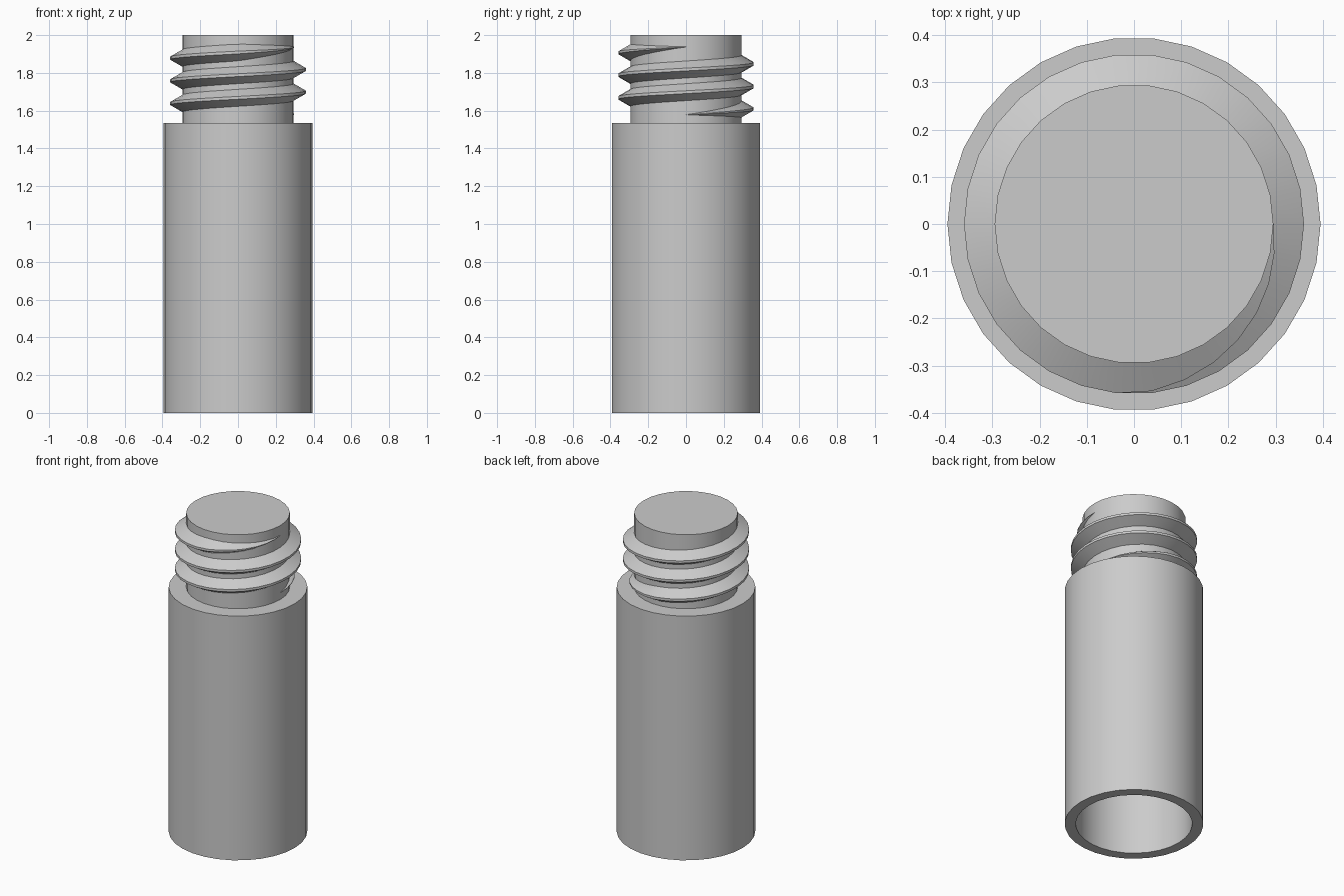
import bpy, bmesh, math

cube = bpy.data.objects.get("Cube")
if cube:
    bpy.data.objects.remove(cube, do_unlink=True)

SIDES = 30
STEP = 2 * math.pi / SIDES
BODY_R, BORE_R, NECK_R = 0.395, 0.332, 0.295
SHOULDER_Z, BORE_TOP, TOP_Z = 1.535, 1.475, 2.0

grey = bpy.data.materials.new("plain grey")
grey.diffuse_color = (0.6, 0.6, 0.6, 1)
grey.use_nodes = True
grey.node_tree.nodes["Principled BSDF"].inputs["Base Color"].default_value = (0.6, 0.6, 0.6, 1)


def make_object(name, bm):
    bmesh.ops.recalc_face_normals(bm, faces=bm.faces)
    mesh = bpy.data.meshes.new(name)
    bm.to_mesh(mesh)
    bm.free()
    mesh.materials.append(grey)
    obj = bpy.data.objects.new(name, mesh)
    bpy.context.collection.objects.link(obj)
    bpy.ops.object.select_all(action='DESELECT')
    obj.select_set(True)
    bpy.context.view_layer.objects.active = obj
    bpy.ops.object.shade_smooth_by_angle(angle=math.radians(30))
    return obj


def skin(bm, rings, closed):
    """Join neighbouring rings with quads and cap both ends."""
    n = len(rings[0])
    for a, b in zip(rings, rings[1:]):
        for i in range(n if closed else n - 1):
            j = (i + 1) % n
            bm.faces.new((a[i], a[j], b[j], b[i]))
    bm.faces.new(rings[0])
    bm.faces.new(rings[-1])


# Hollow body with shoulder and solid neck, as one turned profile
profile = [(BORE_R, BORE_TOP), (BORE_R, 0), (BODY_R, 0), (BODY_R, SHOULDER_Z),
           (NECK_R, SHOULDER_Z), (NECK_R, TOP_Z)]
bm = bmesh.new()
rings = [[bm.verts.new((r * math.cos(i * STEP), r * math.sin(i * STEP), z))
          for i in range(SIDES)] for r, z in profile]
skin(bm, rings, True)
make_object("hollow_body_and_neck", bm)

# Right-handed screw thread, three turns, fading over a quarter turn at each end
PITCH, TURNS, START_Z = 0.12, 3, 1.578
DEPTH = 0.065
CREST, BASE = PITCH / 16, PITCH * 3 / 8   # half widths
SINK = 0.006                              # root sits inside the neck
count = SIDES * TURNS
fade = SIDES / 4
bm = bmesh.new()
rings = []
for k in range(count + 1):
    s = max(0.02, min(1, k / fade, (count - k) / fade))
    z = START_Z + PITCH * k / SIDES
    a = k * STEP
    section = [(NECK_R - SINK, -BASE * s), (NECK_R, -BASE * s),
               (NECK_R + DEPTH * s, -CREST * s), (NECK_R + DEPTH * s, CREST * s),
               (NECK_R, BASE * s), (NECK_R - SINK, BASE * s)]
    rings.append([bm.verts.new((r * math.cos(a), r * math.sin(a), z + dz))
                  for r, dz in section])
skin(bm, rings, True)
make_object("screw_thread", bm)
